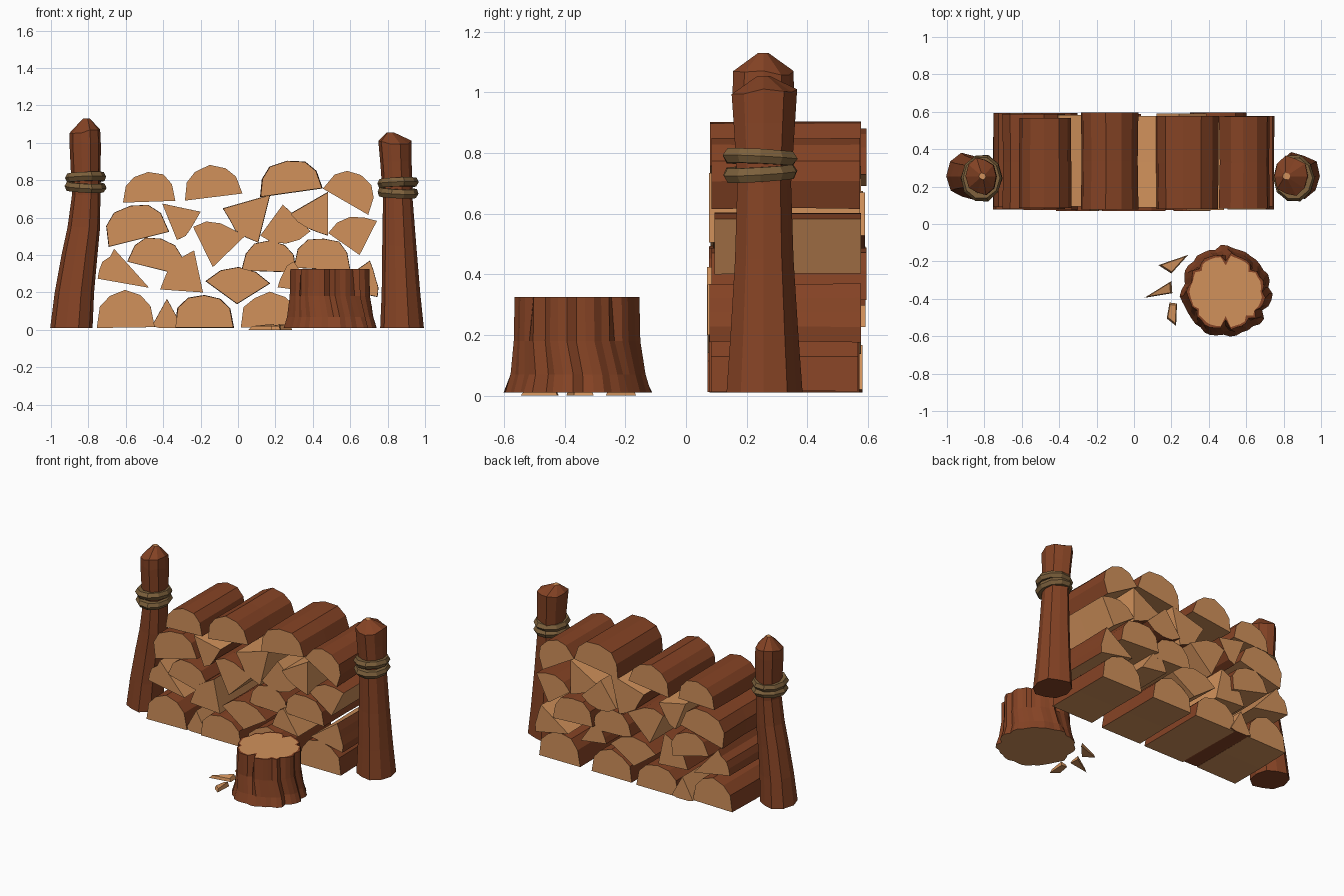
import bpy, bmesh, math, random
from mathutils import Vector

if "Cube" in bpy.data.objects:
    bpy.data.objects.remove(bpy.data.objects["Cube"])

random.seed(7)
rnd = random.uniform


def material(name, col):
    m = bpy.data.materials.new(name)
    m.diffuse_color = (*col, 1)
    m.use_nodes = True
    m.node_tree.nodes["Principled BSDF"].inputs["Base Color"].default_value = m.diffuse_color
    return m


BARK = material("brown bark", (0.235, 0.056, 0.018))
WOOD = material("pale cut wood", (0.640, 0.285, 0.105))
ROPE = material("tan rope", (0.205, 0.118, 0.045))


def loft(name, rings, rule, start=0, end=0):
    """Skin equal-length rings; rule(band, side) gives a material index."""
    bm = bmesh.new()
    vs = [[bm.verts.new(p) for p in r] for r in rings]
    n = len(rings[0])
    for b in range(len(vs) - 1):
        for i in range(n):
            j = (i + 1) % n
            f = bm.faces.new((vs[b][i], vs[b][j], vs[b + 1][j], vs[b + 1][i]))
            f.material_index = rule(b, i)
    bm.faces.new(vs[0][::-1]).material_index = start
    bm.faces.new(vs[-1]).material_index = end
    bmesh.ops.recalc_face_normals(bm, faces=bm.faces)
    me = bpy.data.meshes.new(name)
    bm.to_mesh(me)
    bm.free()
    me.materials.append(BARK)
    me.materials.append(WOOD)
    ob = bpy.data.objects.new(name, me)
    bpy.context.collection.objects.link(ob)
    return ob


# --- split logs: outline in x-z, bark on the round side, pale on split sides
def log(name, outline, bark_sides):
    y0, y1 = 0.08 + rnd(-0.012, 0.015), 0.585 + rnd(-0.02, 0.015)
    cx = sum(p[0] for p in outline) / len(outline)
    cz = sum(p[1] for p in outline) / len(outline)
    rings = []
    for t in (0, 0.5, 1):
        s = 1 + (rnd(-0.03, 0.03) if t else 0)
        rings.append([Vector((cx + (x - cx) * s, y0 + (y1 - y0) * t,
                              max(0.01, cz + (z - cz) * s)))
                      for x, z in outline])
    loft(name, rings, lambda b, i: 0 if i in bark_sides else 1, 1, 1)


def half_log(name, x, z, w, h, rot):
    a, n, pts = math.radians(rot), 6, []
    for k in range(n + 1):
        t = math.pi * k / n
        j = rnd(0.95, 1.04) if 0 < k < n else 1
        c = math.cos(t)
        u = j * w / 2 * math.copysign(abs(c) ** 0.85, c)
        v = j * h * max(0, math.sin(t)) ** 0.8
        pts.append((x + u * math.cos(a) - v * math.sin(a),
                    z + u * math.sin(a) + v * math.cos(a)))
    log(name, pts, range(n))


def wedge_log(name, x, z, length, direction, half):
    n, pts = 4, [(x, z)]
    for k in range(n + 1):
        a = math.radians(direction - half + 2 * half * k / n)
        r = length * (rnd(0.95, 1.03) if 0 < k < n else 1)
        pts.append((x + r * math.cos(a), z + r * math.sin(a)))
    log(name, pts, range(1, n + 1))


# flat-side centre x, z, width, height, tilt
HALVES = [
    (-.60, .012, .31, .20, 1), (-.18, .012, .31, .18, 0), (.17, .012, .31, .185, 0),
    (.57, .012, .32, .20, 0), (-.45, .33, .29, .165, -14), (.165, .313, .29, .16, -2),
    (.45, .325, .30, .17, -3), (-.53, .485, .33, .185, 14), (-.475, .685, .28, .155, 2),
    (-.13, .71, .31, .17, 7), (.285, .735, .33, .165, 8), (.575, .685, .28, .17, -30)]
# apex x, z, length, direction, half angle
WEDGES = [
    (-.38, .165, .165, -90, 29), (-.475, .225, .28, 151, 19), (-.187, .20, .23, 139, 37),
    (-.005, .14, .205, 88, 56), (.50, .225, .25, 12, 23), (.41, .20, .20, 148, 24),
    (-.405, .675, .21, -40, 28), (-.135, .335, .24, 80, 36), (.17, .72, .26, 226, 30),
    (.24, .67, .205, 275, 41), (.48, .735, .23, 240, 30), (.65, .40, .205, 104, 41)]
for i, p in enumerate(HALVES):
    half_log(f"half_log_{i + 1}", *p)
for i, p in enumerate(WEDGES):
    wedge_log(f"wedge_log_{i + 1}", *p)


# --- leaning posts with pointed tops; profile rows are z, centre x, rx, ry
def post(name, profile):
    n = 10
    side = [0.88 if i in (2, 7) else rnd(0.97, 1.05) for i in range(n)]
    rings = []
    for z, cx, rx, ry in profile:
        rings.append([Vector((cx + rx * side[i] * math.cos(math.tau * i / n),
                              0.255 + ry * side[i] * math.sin(math.tau * i / n),
                              z + (rnd(-.012, .012) if .9 < z and rx > .05 else 0)))
                      for i in range(n)])
    loft(name, rings, lambda b, i: 0, 0, 1)


post("left_post", [
    (.01, -.888, .112, .13), (.2, -.872, .104, .115), (.4, -.845, .095, .103),
    (.55, -.822, .086, .097), (.72, -.81, .075, .092), (1.0, -.815, .083, .104),
    (1.06, -.817, .081, .103), (1.13, -.81, .018, .018)])
post("right_post", [
    (.01, .878, .118, .13), (.2, .872, .104, .116), (.45, .863, .092, .1),
    (.7, .855, .08, .092), (.9, .845, .085, .105), (1.0, .84, .09, .112),
    (1.055, .815, .02, .02)])


# --- rope bands, two round each post
def rope(name, x, z, tilt):
    bpy.ops.mesh.primitive_torus_add(
        major_segments=10, minor_segments=6, major_radius=.088, minor_radius=.026,
        location=(x, .245, z), rotation=(tilt, tilt * .8, 0))
    ob = bpy.context.object
    ob.name = name
    ob.scale = (.97, 1.12, 1.05)
    ob.data.materials.append(ROPE)
    for v in ob.data.vertices:
        v.co *= rnd(.98, 1.03)


for side, x, z in (("left", -.815, .79), ("right", .855, .76)):
    rope(f"{side}_rope_upper", x, z + .026, -.05)
    rope(f"{side}_rope_lower", x, z - .027, .06)

# --- chopping stump: flared ragged bark, pale top with radial cracks
N = 44
ridge = [rnd(.95, 1.04) - (.05 if i % 4 == 0 else 0) for i in range(N)]
cracks = {5: .86, 11: .72, 17: .88, 26: .9, 33: .68, 38: .85}
rings = []
for z, r, cut in ((.01, .243, 0), (.07, .225, .2), (.18, .21, .4), (.325, .207, .85),
                  (.325, .192, 1)):
    ring = []
    for i in range(N):
        k = ridge[i] if r > .2 else .5 + ridge[i] * .5
        k *= 1 - (1 - cracks.get(i, 1)) * cut
        a = math.tau * i / N + (.1 if z < .1 else 0)
        ring.append(Vector((.49 + r * k * math.cos(a), -.362 + r * k * math.sin(a), z)))
    rings.append(ring)
loft("chopping_stump", rings, lambda b, i: 0, 1, 1)

# --- wood chips beside the stump
CHIPS = [((.13, -.22), (.29, -.165), (.20, -.265)),
         ((.055, -.395), (.20, -.305), (.205, -.37)),
         ((.19, -.42), (.23, -.425), (.225, -.545), (.175, -.505))]
for i, c in enumerate(CHIPS):
    mx, my = (sum(p[k] for p in c) / len(c) for k in (0, 1))
    low = [Vector((x, y, 0)) for x, y in c]
    top = [Vector((mx + (x - mx) * .8, my + (y - my) * .8, .02 + .012 * (k == 1)))
           for k, (x, y) in enumerate(c)]
    loft(f"wood_chip_{i + 1}", [low, top], lambda b, s: 1, 1, 1)
